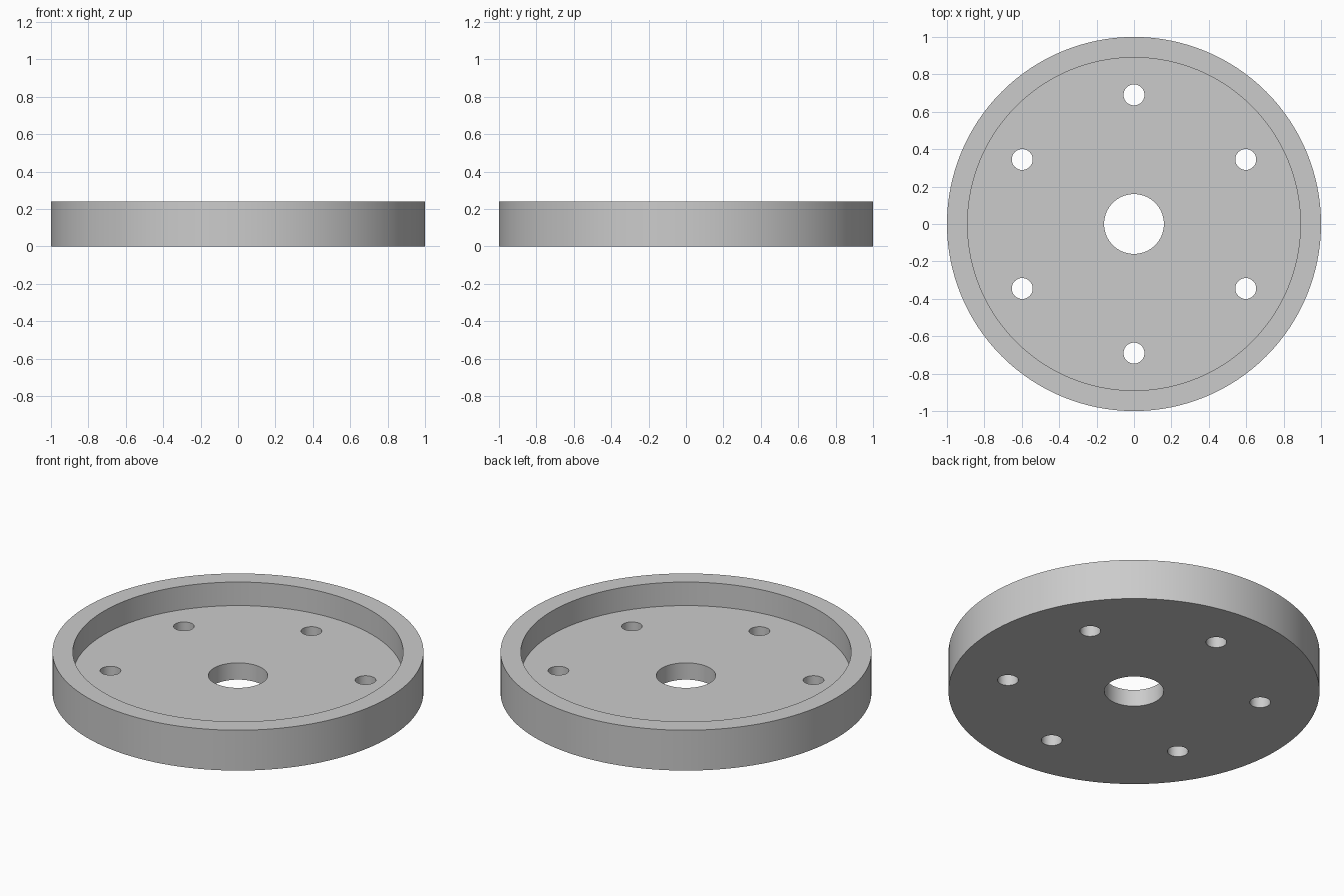
import bpy
from math import radians, sin, cos

cube = bpy.data.objects.get("Cube")
if cube:
    bpy.data.objects.remove(cube, do_unlink=True)

HEIGHT = 0.24
FLOOR = 0.10
BOLT_CIRCLE = 0.69

grey = bpy.data.materials.new("plain grey")
grey.use_nodes = True
colour = (0.6, 0.6, 0.6, 1)
grey.diffuse_color = colour
grey.node_tree.nodes["Principled BSDF"].inputs["Base Color"].default_value = colour


def cylinder(name, radius, bottom, top, x=0, y=0, sides=128):
    bpy.ops.mesh.primitive_cylinder_add(
        vertices=sides, radius=radius, depth=top - bottom,
        location=(x, y, (bottom + top) / 2))
    obj = bpy.context.object
    obj.name = name
    obj.data.materials.append(grey)
    return obj


def cut(body, cutter):
    mod = body.modifiers.new(cutter.name, 'BOOLEAN')
    mod.operation = 'DIFFERENCE'
    mod.solver = 'EXACT'
    mod.object = cutter
    cutter.hide_render = True
    bpy.context.view_layer.objects.active = body
    bpy.ops.object.modifier_apply(modifier=mod.name)
    bpy.data.objects.remove(cutter, do_unlink=True)


# Round plate with a raised outer rim
plate = cylinder("rimmed_plate", 1, 0, HEIGHT)
cut(plate, cylinder("recess", 0.89, FLOOR, HEIGHT + 0.2))

# Centre bore
cut(plate, cylinder("centre_bore", 0.16, -0.2, HEIGHT, sides=64))

# Ring of six bolt holes
for i in range(6):
    angle = radians(30 + 60 * i)
    cut(plate, cylinder("bolt_hole", 0.056, -0.2, HEIGHT,
                        BOLT_CIRCLE * cos(angle), BOLT_CIRCLE * sin(angle), 32))

# Smooth round walls with crisp edges
bpy.ops.object.select_all(action='DESELECT')
plate.select_set(True)
bpy.context.view_layer.objects.active = plate
bpy.ops.object.shade_smooth_by_angle(angle=radians(30))
